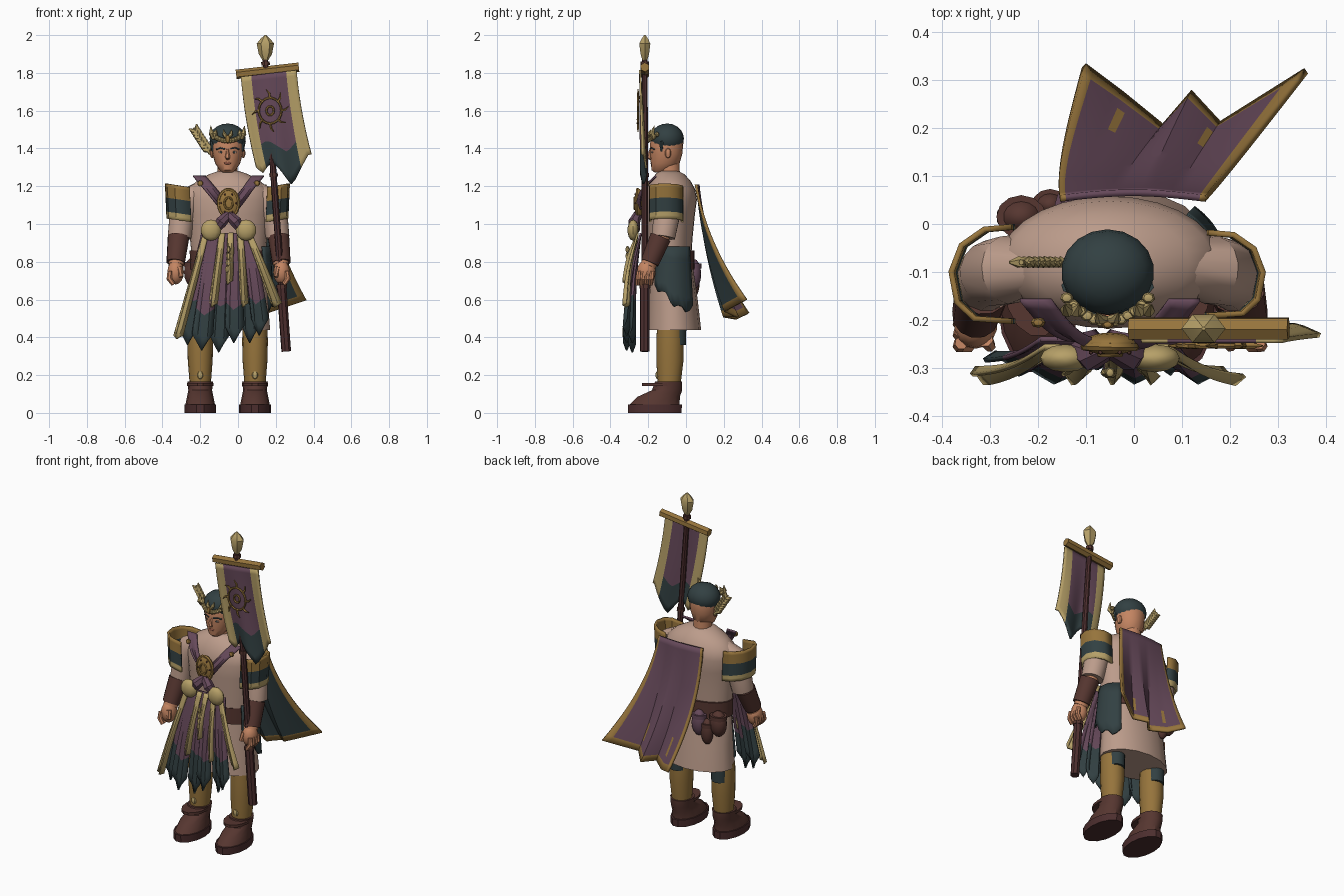
import bpy, bmesh, math
from math import sin, cos, pi
from mathutils import Vector, Matrix

cube = bpy.data.objects.get("Cube")
if cube:
    bpy.data.objects.remove(cube, do_unlink=True)

MATS, PARTS = {}, []
CX = -0.05  # middle of the body


def paint(name, *rgb):
    lin = [((c / 255 + 0.055) / 1.055) ** 2.4 for c in rgb] + [1]
    m = bpy.data.materials.new(name)
    m.use_nodes = True
    m.diffuse_color = lin
    m.node_tree.nodes["Principled BSDF"].inputs["Base Color"].default_value = lin
    MATS[name] = m


paint("linen", 188, 156, 139)
paint("skin", 196, 133, 98)
paint("lips", 155, 92, 74)
paint("purple", 102, 73, 90)
paint("teal", 50, 64, 66)
paint("ochre", 150, 116, 60)
paint("gold", 182, 160, 104)
paint("leather", 86, 54, 48)
paint("dark_wood", 76, 46, 46)


def finish(name, bm, *cols):
    bmesh.ops.remove_doubles(bm, verts=bm.verts, dist=1e-5)
    me = bpy.data.meshes.new(name)
    bm.to_mesh(me)
    bm.free()
    ob = bpy.data.objects.new(name, me)
    bpy.context.collection.objects.link(ob)
    for c in cols:
        me.materials.append(MATS[c])
    PARTS.append(ob)
    return ob


def skin_rings(name, rings, col):
    bm = bmesh.new()
    rows = [[bm.verts.new(p) for p in r] for r in rings]
    n = len(rows[0])
    for a, b in zip(rows, rows[1:]):
        for i in range(n):
            j = (i + 1) % n
            bm.faces.new((a[i], a[j], b[j], b[i]))
    bm.faces.new(rows[0][::-1])
    bm.faces.new(rows[-1])
    bmesh.ops.recalc_face_normals(bm, faces=bm.faces)
    return finish(name, bm, col)


def loft(name, x, sections, col, n=20):
    """Stack of level ellipses given as (y, z, rx, ry)."""
    rings = [[(x + rx * cos(2 * pi * i / n), y + ry * sin(2 * pi * i / n), z) for i in range(n)]
             for y, z, rx, ry in sections]
    return skin_rings(name, rings, col)


def tube(name, pts, radii, col, n=10):
    pts = [Vector(p) for p in pts]
    if not isinstance(radii, (list, tuple)):
        radii = [radii] * len(pts)
    rings = []
    for k, p in enumerate(pts):
        d = pts[min(k + 1, len(pts) - 1)] - pts[max(k - 1, 0)]
        a = d.cross(Vector((0.2, 1, 0.1))).normalized()
        b = d.cross(a).normalized()
        rings.append([p + radii[k] * (a * cos(2 * pi * i / n) + b * sin(2 * pi * i / n)) for i in range(n)])
    return skin_rings(name, rings, col)


def ball(name, loc, size, col, seg=14):
    bm = bmesh.new()
    bmesh.ops.create_uvsphere(bm, u_segments=seg, v_segments=max(4, seg // 2 + 1), radius=1,
                              matrix=Matrix.LocRotScale(Vector(loc), None, Vector(size)))
    return finish(name, bm, col)


def hoop(name, c, rx, rz, r, col, n=20):
    pts = [(c[0] + rx * cos(2 * pi * i / n), c[1], c[2] + rz * sin(2 * pi * i / n)) for i in range(n + 1)]
    return tube(name, pts, r, col, 6)


def sheet(name, f, nu, nv, cols, rule=lambda u, v: 0, thick=0.01, back=0):
    """Cloth from f(u, v); back shifts the material of the far side."""
    bm = bmesh.new()
    g = [[bm.verts.new(f(i / nu, j / nv)) for i in range(nu + 1)] for j in range(nv + 1)]
    for j in range(nv):
        for i in range(nu):
            q = bm.faces.new((g[j][i], g[j][i + 1], g[j + 1][i + 1], g[j + 1][i]))
            q.material_index = rule((i + 0.5) / nu, (j + 0.5) / nv)
    ob = finish(name, bm, *cols)
    mod = ob.modifiers.new("thickness", "SOLIDIFY")
    mod.thickness, mod.material_offset = thick, back
    return ob


def mix(a, b, t):
    return a + (b - a) * t


def ribbon(name, top, end, w0, w1, cols, split=2.0, tip=0.0, bulge=0.0):
    def f(u, v):
        p = Vector(top).lerp(Vector(end), v)
        fold = 0.016 * sin(u * 2 * pi) * v
        return (p.x + (u - 0.5) * mix(w0, w1, v), p.y - bulge * sin(pi * v) + fold,
                p.z - tip * v ** 3 * (1 - abs(2 * u - 1)))
    return sheet(name, f, 4, 12, cols, lambda u, v: int(v > split))


# Legs, boots
for side, x in (("right", -0.2), ("left", 0.09)):
    loft(side + "_boot_sole", x, [(-0.165, 0, 0.084, 0.145), (-0.165, 0.045, 0.084, 0.147)], "dark_wood", 14)
    loft(side + "_boot", x, [(-0.165, 0.045, 0.078, 0.135), (-0.145, 0.085, 0.07, 0.115),
                             (-0.1, 0.12, 0.063, 0.082), (-0.092, 0.165, 0.068, 0.074)], "leather", 14)
    loft(side + "_boot_collar", x, [(-0.13, 0.142, 0.07, 0.105), (-0.13, 0.158, 0.07, 0.105)], "leather", 14)
    loft(side + "_calf", x, [(-0.09, 0.14, 0.055, 0.06), (-0.085, 0.28, 0.066, 0.072),
                             (-0.085, 0.38, 0.068, 0.072), (-0.085, 0.46, 0.066, 0.068)], "ochre", 16)
    loft(side + "_thigh", x, [(-0.05, 0.36, 0.05, 0.05), (-0.05, 0.47, 0.05, 0.052)], "teal", 12)
    ball(side + "_shin_stud", (x, -0.15, 0.2), (0.016, 0.012, 0.022), "gold", 8)

# Tunic and belt
loft("tunic_skirt", CX, [(-0.065, 0.44, 0.22, 0.145), (-0.07, 0.6, 0.208, 0.132), (-0.08, 0.82, 0.19, 0.11)], "linen", 16)
loft("tunic_body", CX, [(-0.085, 0.78, 0.19, 0.11), (-0.085, 0.93, 0.205, 0.12), (-0.083, 1.05, 0.218, 0.13),
                        (-0.08, 1.13, 0.23, 0.138), (-0.08, 1.185, 0.215, 0.128), (-0.082, 1.23, 0.165, 0.105),
                        (-0.085, 1.265, 0.1, 0.075), (-0.09, 1.28, 0.055, 0.05)], "linen", 28)
loft("belt", CX, [(-0.08, 0.76, 0.203, 0.124), (-0.08, 0.86, 0.206, 0.124)], "leather", 24)
for i, (x, y, z, r, c) in enumerate([(-0.12, 0.042, 0.735, 0.045, "purple"), (-0.175, 0.04, 0.69, 0.038, "leather"),
                                     (-0.235, 0.015, 0.745, 0.052, "leather")]):
    ball(f"belt_pouch_{i}", (x, y, z), (r, r * 0.85, 0.08), c)
    loft(f"pouch_flap_{i}", x, [(y, z + 0.03, r, r * 0.87), (y, z + 0.055, r, r * 0.87)], c, 12)


def hip(u, v):
    a = mix(-0.6, 0.75, u)
    drop = mix(0.2, 0.33, min(1, u * 1.6)) + 0.02 * sin(u * 17)
    return CX + (0.212 + 0.02 * v) * cos(a), -0.075 + (0.13 + 0.025 * v) * sin(a), 0.88 - v * drop


sheet("hip_cloth", hip, 10, 5, ["teal"])

# Arms, bracers, hands, shoulder guards
for side, s in (("right", -1), ("left", 1)):
    def at(dx, y, z, s=s):
        return (CX + s * dx, y, z)
    tube(side + "_sleeve", [at(0.14, -0.09, 1.18), at(0.21, -0.095, 1.13), at(0.245, -0.103, 1.04), at(0.26, -0.12, 0.93)],
         [0.05, 0.072, 0.07, 0.063], "linen", 16)
    tube(side + "_forearm", [at(0.26, -0.12, 0.95), at(0.278, -0.2, 0.78)], 0.042, "skin", 12)
    tube(side + "_bracer", [at(0.265, -0.135, 0.93), at(0.28, -0.192, 0.795)], [0.058, 0.05], "leather", 12)
    ball(side + "_palm", at(0.28, -0.21, 0.745), (0.045, 0.05, 0.065), "skin")
    for k in range(4):
        y = -0.248 + 0.023 * k
        tube(f"{side}_finger_{k}", [at(0.31, y, 0.75), at(0.314, y - 0.005, 0.71), at(0.292, y - 0.008, 0.68)],
             [0.014, 0.015, 0.012], "skin", 7)
    tube(side + "_thumb", [at(0.26, -0.24, 0.77), at(0.25, -0.255, 0.72)], [0.017, 0.012], "skin", 7)
    path = [(0.205, -0.012), (0.26, -0.017), (0.305, -0.048), (0.325, -0.1), (0.314, -0.16), (0.28, -0.192), (0.205, -0.197)]

    def guard(u, v, path=path, s=s):
        x, y = path[round(u * 6)]
        return CX + s * (x - 0.008 * v), y, mix(1.195, 1.01, v) + 0.16 * (x - 0.205)
    sheet(side + "_shoulder_guard", guard, 6, 10, ["ochre", "teal", "gold"],
          lambda u, v: 2 if v > 0.8 else int(v > 0.4), 0.012)

# Head and face
HX = -0.055
loft("neck", HX, [(-0.085, 1.24, 0.055, 0.055), (-0.09, 1.36, 0.05, 0.055)], "skin", 14)
loft("head", HX, [(-0.135, 1.272, 0.025, 0.03), (-0.13, 1.285, 0.042, 0.052), (-0.11, 1.32, 0.066, 0.076),
                  (-0.105, 1.37, 0.08, 0.085), (-0.102, 1.43, 0.086, 0.088), (-0.1, 1.49, 0.07, 0.07)], "skin", 20)
ball("hair", (HX, -0.1, 1.452), (0.097, 0.089, 0.08), "teal", 18)
tube("nose", [(HX, -0.187, 1.395), (HX, -0.2, 1.352), (HX, -0.178, 1.342)], [0.006, 0.014, 0.008], "skin", 6)
ball("mouth", (HX, -0.183, 1.322), (0.02, 0.005, 0.007), "lips", 8)
for side, s in (("right", -1), ("left", 1)):
    ball(side + "_eye_white", (HX + s * 0.034, -0.178, 1.38), (0.015, 0.005, 0.006), "linen", 8)
    ball(side + "_pupil", (HX + s * 0.034, -0.183, 1.38), (0.006, 0.002, 0.006), "teal", 8)
    tube(side + "_brow", [(HX + s * 0.015, -0.189, 1.398), (HX + s * 0.04, -0.181, 1.403), (HX + s * 0.06, -0.168, 1.395)],
         0.004, "teal", 5)
    ball(side + "_ear", (HX + s * 0.082, -0.095, 1.375), (0.012, 0.017, 0.027), "skin", 8)
    tube(side + "_sideburn", [(HX + s * 0.083, -0.13, 1.44), (HX + s * 0.08, -0.13, 1.385)], [0.014, 0.006], "teal", 6)
    # Circlet half: twisted beads ending in curved temple leaves
    for k in range(7):
        t = k / 6
        ball(f"{side}_circlet_bead_{k}", (HX + s * 0.085 * t, -0.204 + 0.05 * t * t, 1.44 + 0.035 * t * t),
             (0.014, 0.012, 0.014), "gold", 7)
    for k, (lean, top) in enumerate([(0.014, 1.52), (-0.016, 1.5)]):
        x = HX + s * 0.076
        tube(f"{side}_temple_leaf_{k}", [(x, -0.17, 1.45), (x + s * lean * 0.6, -0.18, 1.478), (x + s * lean, -0.168, top)],
             [0.008, 0.015, 0.001], "gold", 6)
    tube(side + "_crest_leaf", [(HX, -0.2, 1.45), (HX + s * 0.018, -0.198, 1.475), (HX + s * 0.022, -0.185, 1.5)],
         [0.008, 0.011, 0.001], "gold", 6)
ball("circlet_jewel", (HX, -0.21, 1.45), (0.014, 0.01, 0.022), "ochre", 8)

# Feather: a stem with paired barbs
STEM, TIP = Vector((-0.145, -0.08, 1.37)), Vector((-0.235, -0.08, 1.51))
ALONG = (TIP - STEM).normalized()
ACROSS = Vector((-ALONG.z, 0, ALONG.x))
tube("feather_stem", [STEM, TIP], [0.01, 0.006], "gold", 6)
for k in range(7):
    p = STEM.lerp(TIP, 0.12 + 0.12 * k)
    for s in (-1, 1):
        tube("feather_barb", [p, p + ALONG * 0.015 + ACROSS * s * 0.014, p + ALONG * 0.035 + ACROSS * s * 0.024],
             [0.008, 0.013, 0.003], "gold", 5)

# Chest straps, medallion and bow
for side, s in (("right", -1), ("left", 1)):
    ribbon(side + "_chest_strap", (CX + s * 0.155, -0.155, 1.25), (CX + s * 0.015, -0.235, 1.08), 0.065, 0.06, ["purple"], bulge=0.034)
    ball(side + "_strap_stud", (CX + s * 0.15, -0.205, 1.215), (0.016, 0.012, 0.016), "ochre", 8)
    tube(side + "_bow", [(CX, -0.255, 1.05), (CX + s * 0.04, -0.275, 1.01), (CX + s * 0.07, -0.262, 0.965)],
         [0.024, 0.032, 0.02], "purple", 7)
    ball(side + "_waist_boss", (CX + s * 0.093, -0.28, 0.967), (0.054, 0.03, 0.056), "gold", 12)
ball("medallion", (CX, -0.25, 1.11), (0.058, 0.024, 0.078), "ochre", 16)
hoop("medallion_rim", (CX, -0.256, 1.11), 0.053, 0.073, 0.009, "ochre")
hoop("medallion_ring", (CX, -0.272, 1.11), 0.022, 0.03, 0.006, "ochre", 12)
for k in range(6):
    a = k * pi / 3
    ball(f"medallion_bead_{k}", (CX + 0.04 * cos(a), -0.267, 1.11 + 0.054 * sin(a)), (0.005, 0.006, 0.006), "leather", 6)

# Hanging sashes: top x, end x, end z, end width
for k, (a, b, z, w) in enumerate([(-0.165, -0.265, 0.45, 0.1), (-0.13, -0.19, 0.42, 0.11), (-0.07, -0.1, 0.41, 0.1),
                                  (-0.02, -0.02, 0.46, 0.1), (0.03, 0.065, 0.46, 0.09), (0.05, 0.115, 0.5, 0.09)]):
    y = -0.28 - 0.03 * (k % 2)
    ribbon(f"sash_{k}", (a, -0.235, 0.95), (b, y, z), 0.06, w, ["purple", "teal"], 0.7 + 0.08 * (k % 2), 0.09, 0.012)
for k, (a, b, z, w) in enumerate([(-0.17, -0.32, 0.41, 0.045), (-0.085, -0.135, 0.58, 0.04), (-0.04, -0.05, 0.7, 0.03),
                                  (0.01, 0.03, 0.58, 0.035), (0.055, 0.2, 0.58, 0.055)]):
    ribbon(f"gold_trim_{k}", (a, -0.25, 0.95), (b, -0.312, z), 0.032, w, ["gold"], tip=0.02, bulge=0.014)
for k in range(4):
    ball(f"sash_pendant_{k}", (CX, -0.31, 0.76 + 0.035 * k), (0.02 - 0.003 * k, 0.012, 0.02), "gold", 7)

# Cape: purple outside with ochre border and patches, teal lining
HEM = [(-0.1, 0.335, 0.53), (-0.02, 0.275, 0.5), (0.06, 0.21, 0.51), (0.12, 0.28, 0.51), (0.18, 0.215, 0.54), (0.355, 0.325, 0.6)]


def cape(u, v):
    k = min(int(u * 5), 4)
    h = Vector(HEM[k]).lerp(Vector(HEM[k + 1]), u * 5 - k)
    t = 0.35 * v + 0.65 * v * v
    return (mix(mix(-0.155, 0.15, u), h.x, t) - 0.012 * sin(pi * v) * (1 - u),
            mix(0.06 + 0.012 * sin(pi * u), h.y, t), mix(1.21, h.z, v))


def cape_colour(u, v):
    if u < 0.04 or u > 0.96 or v > 0.95:
        return 1
    return 2 * int(0.75 < v < 0.9 and (0.2 < u < 0.24 or 0.76 < u < 0.8))


sheet("cape", cape, 25, 20, ["purple", "ochre", "ochre", "teal", "ochre", "teal"], cape_colour, 0.014, 3)

# Standard: pole, crossbar, finial, banner
PY = -0.218


def on_pole(z):
    return (mix(0.255, 0.145, (z - 0.33) / 1.53), PY, z)


tube("pole", [on_pole(0.66), on_pole(1.87)], [0.019, 0.015], "dark_wood", 8)
tube("pole_grip", [on_pole(0.325), on_pole(0.68)], 0.026, "dark_wood", 8)
for z in (0.66, 1.25, 1.84):
    tube("pole_band", [on_pole(z), on_pole(z + 0.02)], 0.03 if z < 1 else 0.023, "leather", 8)
tube("crossbar", [(-0.01, PY, 1.792), (0.322, PY, 1.83)], 0.025, "ochre", 6)
loft("finial", 0.145, [(PY, 1.865, 0.014, 0.014), (PY, 1.9, 0.035, 0.026), (PY, 1.955, 0.046, 0.034),
                       (PY, 1.98, 0.026, 0.02), (PY, 2.0, 0.004, 0.004)], "gold", 6)


def banner(u, v):
    x = mix(0.015, 0.31, u) + 0.08 * (0.5 * v + 0.5 * v * v)
    notch = 0.14 * max(0, 1 - abs(u - 0.64) / 0.3) + 0.04 * max(0, 1 - abs(u - 0.12) / 0.12)
    return x, -0.238 + 0.018 * v + 0.014 * sin(u * 10) * v, mix(1.78, 1.3, v) + mix(0.035, 0.07, v) * u - notch * v * v


sheet("banner", banner, 16, 16, ["purple", "gold", "teal"],
      lambda u, v: 1 if u < 0.18 or u > 0.82 else 2 * int(v > 0.74))
EM = Vector((0.17, -0.254, 1.6))
hoop("banner_emblem_ring", EM, 0.06, 0.068, 0.006, "ochre")
hoop("banner_emblem_core", EM, 0.02, 0.024, 0.006, "ochre", 10)
for k in range(8):
    a = k * pi / 4
    ray = [EM + r * Vector((cos(a + b), 0, 1.15 * sin(a + b))) for r, b in ((0.055, 0), (0.08, 0.05), (0.1, 0.2))]
    tube(f"banner_emblem_ray_{k}", ray, [0.007, 0.006, 0.002], "ochre", 5)

# Smooth shading with crisp edges
bpy.ops.object.select_all(action="DESELECT")
for ob in PARTS:
    ob.select_set(True)
bpy.context.view_layer.objects.active = PARTS[0]
bpy.ops.object.shade_smooth_by_angle(angle=0.6)
